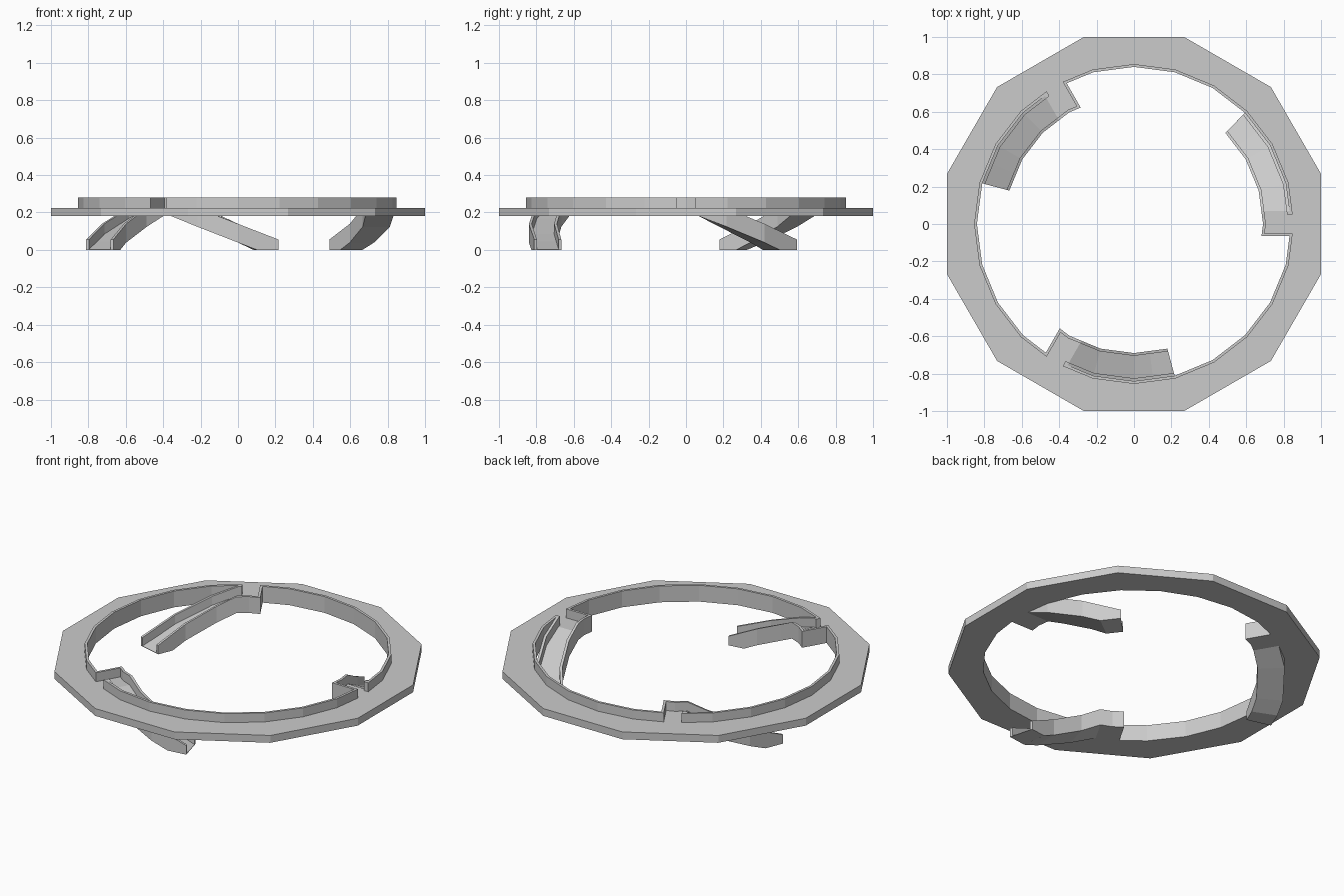
import bpy, bmesh
from math import radians, degrees, cos, sin, asin, pi
from mathutils import Matrix

if "Cube" in bpy.data.objects:
    bpy.data.objects.remove(bpy.data.objects["Cube"])

R_IN, R_OUT, T = 0.69, 0.84, 0.015        # ramp inner / outer radius, wall thickness
Z0, Z1, Z2 = 0.18, 0.225, 0.28            # underside, floor, wall top


def on_gon(r, deg):
    """Point on a 24-sided polygon of corner radius r."""
    k = r * cos(radians(7.5)) / cos(radians(deg % 15 - 7.5))
    return k * cos(radians(deg)), k * sin(radians(deg))


def at_y(r, y):
    return on_gon(r, degrees(asin(y / r)))


def sweep(name, sections, turn=0, closed=False):
    """Skin a chain of matching cross-sections into a solid."""
    bm = bmesh.new()
    rows = [[bm.verts.new(p) for p in s] for s in sections]
    n = len(rows[0])
    pairs = list(zip(rows, rows[1:]))
    if closed:
        pairs.append((rows[-1], rows[0]))
    else:
        bm.faces.new(rows[0])
        bm.faces.new(rows[-1][::-1])
    for a, b in pairs:
        for i in range(n):
            j = (i + 1) % n
            bm.faces.new((a[i], b[i], b[j], a[j]))
    bmesh.ops.recalc_face_normals(bm, faces=bm.faces)
    bm.transform(Matrix.Rotation(radians(turn), 4, 'Z'))
    me = bpy.data.meshes.new(name)
    bm.to_mesh(me)
    bm.free()
    ob = bpy.data.objects.new(name, me)
    bpy.context.collection.objects.link(ob)
    return ob


def section(profile, place):
    return [(*place(r), z) for r, z in profile]


# walkway: twelve-sided outside, 24-sided hole
deck = []
for k in range(24):
    a = radians(15 * k)
    ro = 1 / cos(pi / 12) if k % 2 else 1.0
    x, y = on_gon(R_OUT, 15 * k)
    deck.append([(x, y, Z0), (ro * cos(a), ro * sin(a), Z0),
                 (ro * cos(a), ro * sin(a), Z1), (x, y, Z1)])
sweep("walkway", deck, closed=True)


def trough(drop):
    bot, top = max(Z0 - drop, 0), Z2 - drop
    floor = max(Z1 - drop, 0.003)
    return [(R_IN, bot), (R_OUT, bot), (R_OUT, top), (R_OUT - T, top),
            (R_OUT - T, floor), (R_IN + T, floor), (R_IN + T, top), (R_IN, top)]


for i, turn in enumerate((0, 120, 240), 1):
    # parapet between two landings
    rail = [(R_OUT, Z1), (R_OUT + T, Z1), (R_OUT + T, Z2), (R_OUT, Z2)]
    secs = [section(rail, lambda r: at_y(r, 0.05))]
    for a in list(range(15, 106, 15)) + [116.1]:
        secs.append(section(rail, lambda r: on_gon(r, a)))
    sweep(f"parapet_{i}", secs, turn)

    # landing with inner wall
    land = [(R_IN, Z0), (R_OUT, Z0), (R_OUT, Z1), (R_IN + T, Z1), (R_IN + T, Z2), (R_IN, Z2)]
    sweep(f"landing_{i}", [section(land, lambda r: at_y(r, y)) for y in (-0.065, 0, 0.05)], turn)

    # wall closing the blind side of the landing
    end = [(R_IN, Z1), (R_OUT + T, Z1), (R_OUT + T, Z2), (R_IN, Z2)]
    sweep(f"landing_end_wall_{i}", [section(end, lambda r: at_y(r, y)) for y in (-0.065, -0.05)], turn)

    # curved ramp trough running down to the ground
    secs = [section(trough(0), lambda r: at_y(r, y)) for y in (0.05, 0.07)]
    for a in (15, 30, 5 + 40 * Z0 / Z1, 45):
        secs.append(section(trough(Z1 * (a - 5) / 40), lambda r: on_gon(r, a)))
    sweep(f"ramp_{i}", secs, turn)
